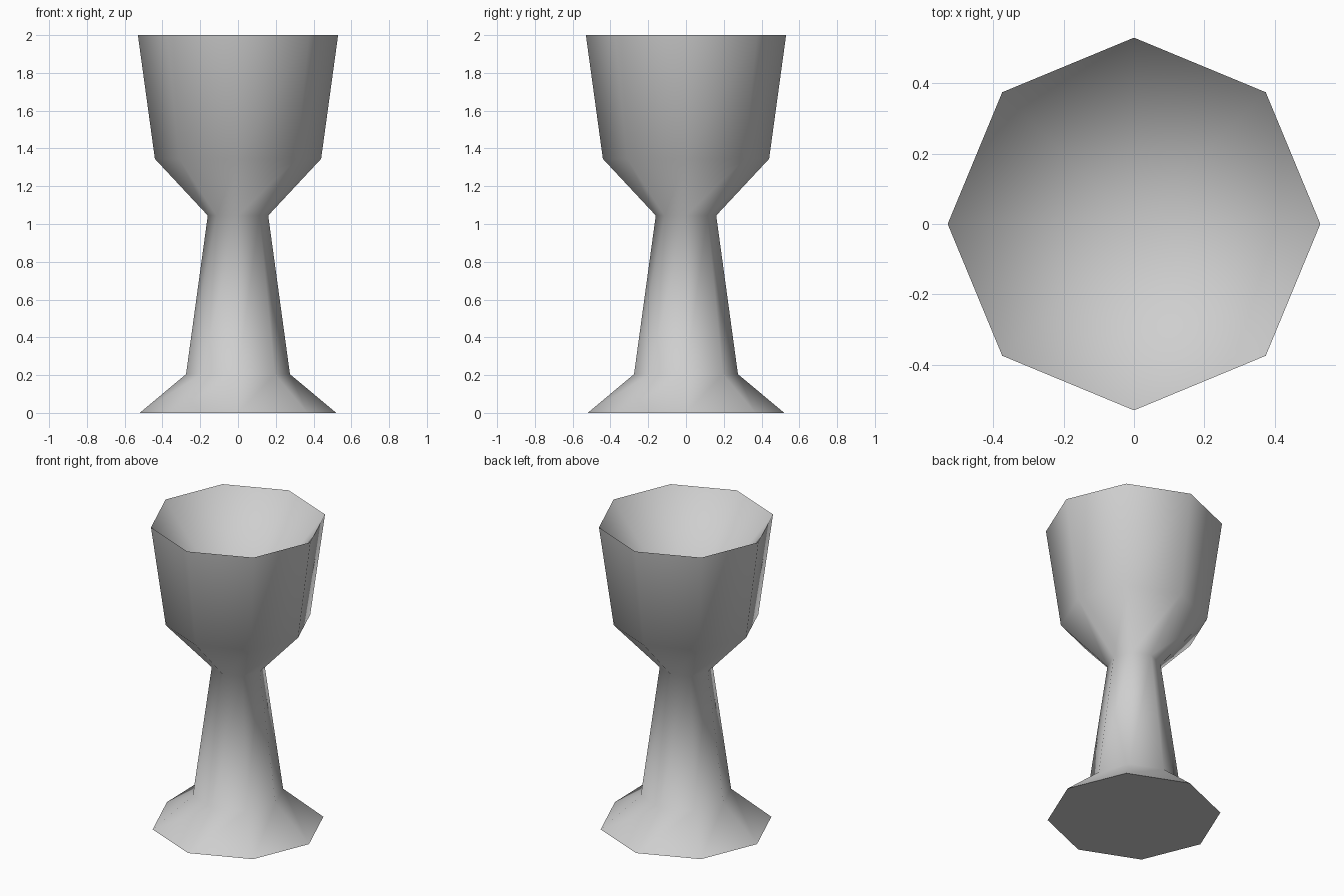
import bpy
import bmesh
from math import cos, sin, pi, radians

cube = bpy.data.objects.get("Cube")
if cube:
    bpy.data.objects.remove(cube, do_unlink=True)

SIDES = 8

# Plain grey material
grey = bpy.data.materials.new("light_grey")
grey.use_nodes = True
colour = (0.62, 0.62, 0.62, 1.0)
grey.diffuse_color = colour
grey.node_tree.nodes["Principled BSDF"].inputs["Base Color"].default_value = colour

# Radius and height, from foot through stem and bowl to the rim
profile = [(0.52, 0.0), (0.275, 0.205), (0.16, 1.045), (0.44, 1.345), (0.53, 2.0)]
hollow_depth = 0.66


def ring(bm, radius, z):
    return [bm.verts.new((radius * cos(2 * pi * i / SIDES),
                          radius * sin(2 * pi * i / SIDES), z))
            for i in range(SIDES)]


bm = bmesh.new()
rings = [ring(bm, r, z) for r, z in profile]

# Outer walls
for low, high in zip(rings, rings[1:]):
    for i in range(SIDES):
        j = (i + 1) % SIDES
        bm.faces.new((low[i], low[j], high[j], high[i]))

# Flat underside of the foot
bm.faces.new(rings[0][::-1])

# Hollow of the bowl, tapering to a point
rim = rings[-1]
hollow = bm.verts.new((0, 0, profile[-1][1] - hollow_depth))
for i in range(SIDES):
    bm.faces.new((rim[i], rim[(i + 1) % SIDES], hollow))

mesh = bpy.data.meshes.new("goblet")
bm.to_mesh(mesh)
bm.free()
mesh.materials.append(grey)

goblet = bpy.data.objects.new("goblet", mesh)
bpy.context.collection.objects.link(goblet)

# Soft facets with a crisp rim and foot edge
bpy.ops.object.select_all(action='DESELECT')
goblet.select_set(True)
bpy.context.view_layer.objects.active = goblet
bpy.ops.object.shade_smooth_by_angle(angle=radians(65))
